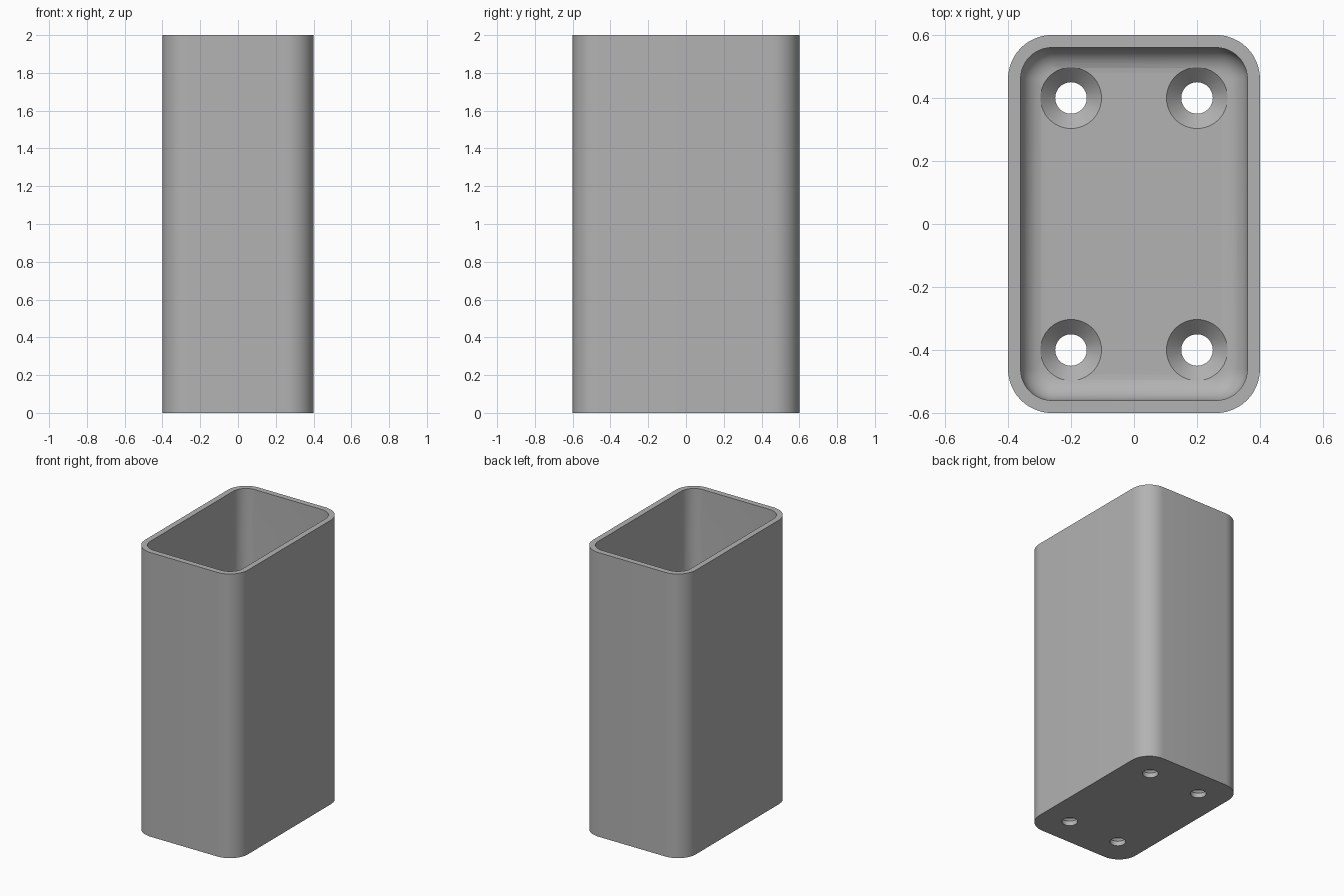
import bpy, bmesh, math

old = bpy.data.objects.get("Cube")
if old:
    bpy.data.objects.remove(old, do_unlink=True)

FLOOR = 0.08      # floor thickness
FILLET = 0.08     # rounding between floor and walls

grey = bpy.data.materials.new("plain grey")
grey.use_nodes = True
colour = (0.45, 0.45, 0.45, 1)
grey.diffuse_color = colour
grey.node_tree.nodes["Principled BSDF"].inputs["Base Color"].default_value = colour


def rounded_rect(hx, hy, r, steps=12):
    """Outline of a rectangle with round corners."""
    pts = []
    for k, (sx, sy) in enumerate([(1, 1), (-1, 1), (-1, -1), (1, -1)]):
        for i in range(steps + 1):
            a = math.pi / 2 * (k + i / steps)
            pts.append((sx * (hx - r) + r * math.cos(a), sy * (hy - r) + r * math.sin(a)))
    return pts


def circle(r, steps=48):
    return [(r * math.cos(2 * math.pi * i / steps), r * math.sin(2 * math.pi * i / steps))
            for i in range(steps)]


def loft(name, rings, at=(0, 0)):
    """Closed solid through a stack of (outline, height) rings."""
    bm = bmesh.new()
    loops = [[bm.verts.new((x + at[0], y + at[1], z)) for x, y in pts] for pts, z in rings]
    for low, high in zip(loops, loops[1:]):
        n = len(low)
        for i in range(n):
            j = (i + 1) % n
            bm.faces.new((low[i], low[j], high[j], high[i]))
    bm.faces.new(loops[0][::-1])
    bm.faces.new(loops[-1])
    mesh = bpy.data.meshes.new(name)
    bm.to_mesh(mesh)
    bm.free()
    mesh.materials.append(grey)
    obj = bpy.data.objects.new(name, mesh)
    bpy.context.collection.objects.link(obj)
    return obj


# Outer body
body = loft("box_body", [(rounded_rect(0.4, 0.6, 0.14), z) for z in (0, 2)])

# Cavity with a rounded floor edge
rings = []
for i in range(9):
    a = math.pi / 2 * i / 8
    inset = FILLET * (1 - math.sin(a))
    rings.append((rounded_rect(0.36 - inset, 0.56 - inset, 0.1 - inset),
                  FLOOR + FILLET * (1 - math.cos(a))))
rings.append((rounded_rect(0.36, 0.56, 0.1), 2.1))
cutters = [loft("cavity_cutter", rings)]

# Countersunk screw holes
for x in (-0.2, 0.2):
    for y in (-0.4, 0.4):
        cutters.append(loft("screw_hole_cutter", [
            (circle(0.05), -0.1), (circle(0.05), FLOOR - 0.047),
            (circle(0.097), FLOOR), (circle(0.097), FLOOR + 0.05)], (x, y)))

# Cut the body and bake the result
for cutter in cutters:
    mod = body.modifiers.new(cutter.name, 'BOOLEAN')
    mod.object = cutter
    mod.solver = 'EXACT'
bpy.context.view_layer.objects.active = body
body.select_set(True)
for mod in list(body.modifiers):
    bpy.ops.object.modifier_apply(modifier=mod.name)
for cutter in cutters:
    bpy.data.objects.remove(cutter, do_unlink=True)
bpy.ops.object.shade_smooth_by_angle(angle=math.radians(30))
